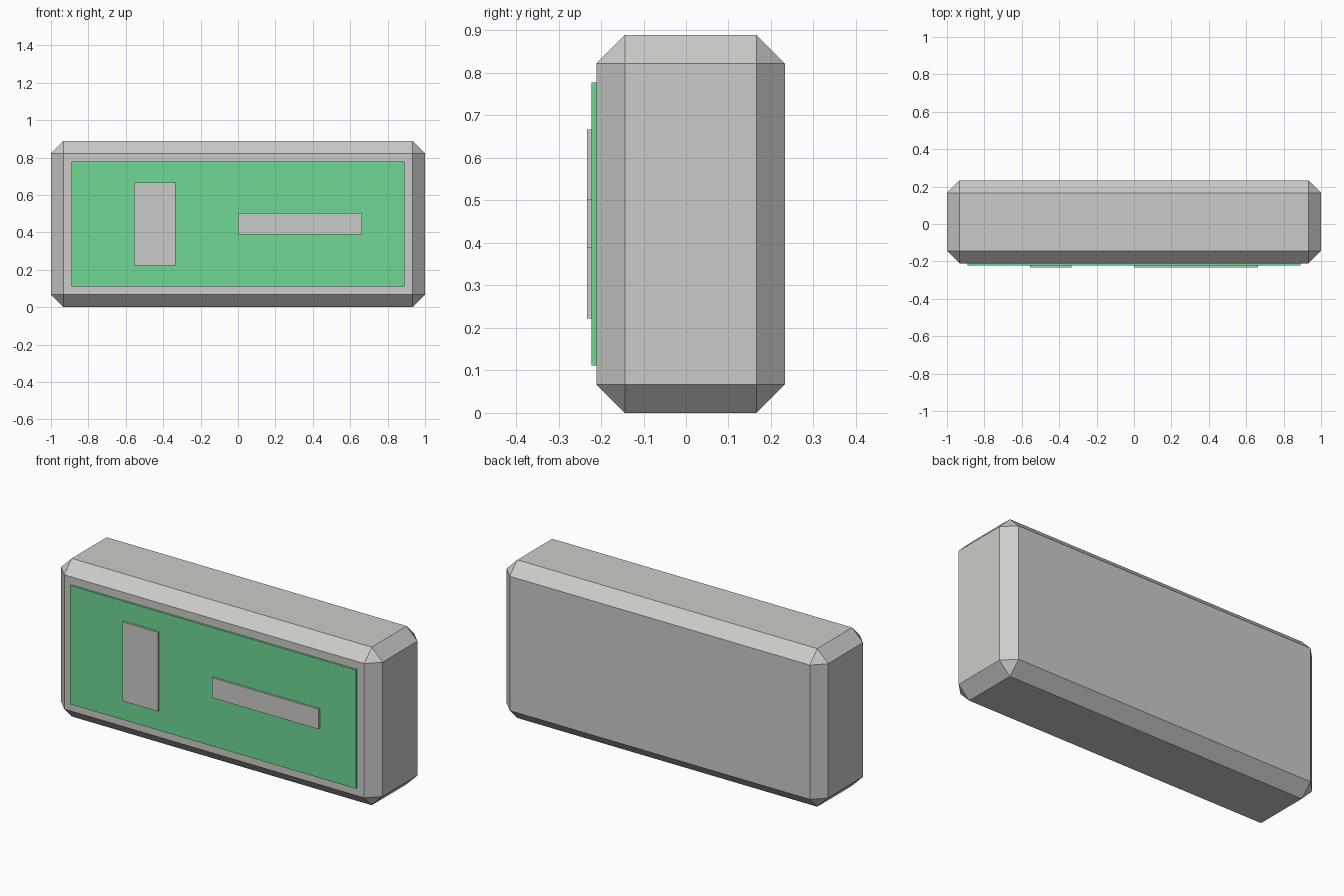
import bpy
import bmesh
from mathutils import Matrix, Vector

cube = bpy.data.objects.get("Cube")
if cube:
    bpy.data.objects.remove(cube, do_unlink=True)


def make_material(name, colour):
    mat = bpy.data.materials.new(name)
    mat.use_nodes = True
    mat.diffuse_color = colour
    mat.node_tree.nodes["Principled BSDF"].inputs["Base Color"].default_value = colour
    return mat


def box(name, low, high, mat, chamfer=0):
    """Box between two corners, with optional flat chamfered edges."""
    low, high = Vector(low), Vector(high)
    bm = bmesh.new()
    bmesh.ops.create_cube(bm, size=1)
    size = Matrix.Diagonal((high - low).to_4d())
    bmesh.ops.transform(bm, matrix=Matrix.Translation((low + high) / 2) @ size, verts=bm.verts)
    if chamfer:
        bmesh.ops.bevel(bm, geom=bm.edges[:], offset=chamfer, segments=1,
                        profile=0.5, affect='EDGES')
    mesh = bpy.data.meshes.new(name)
    bm.to_mesh(mesh)
    bm.free()
    mesh.materials.append(mat)
    obj = bpy.data.objects.new(name, mesh)
    bpy.context.scene.collection.objects.link(obj)
    return obj


grey = make_material("light grey", (0.6, 0.6, 0.58, 1))
green = make_material("green", (0.16, 0.69, 0.3, 1))

# Chamfered casing
FRONT = -0.211
box("casing", (-1, FRONT, 0), (1, 0.233, 0.889), grey, chamfer=0.067)

# Raised front panel
PANEL = FRONT - 0.011
box("front_panel", (-0.889, PANEL, 0.111), (0.889, FRONT, 0.778), green)

# Raised bars on the panel
BAR = PANEL - 0.011
box("vertical_bar", (-0.556, BAR, 0.222), (-0.335, PANEL, 0.667), grey)
box("horizontal_bar", (0, BAR, 0.389), (0.664, PANEL, 0.502), grey)
